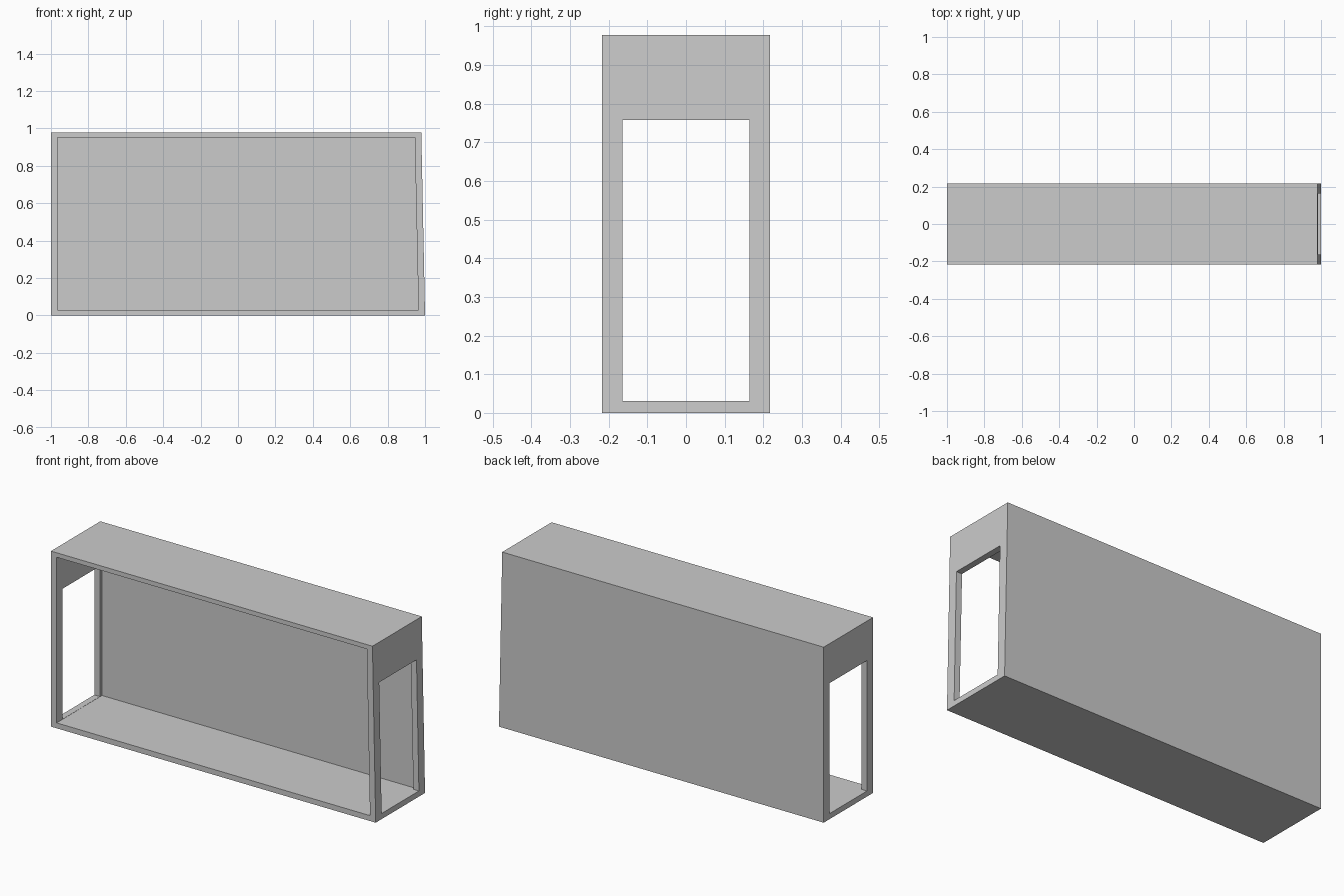
import bpy
import bmesh

if "Cube" in bpy.data.objects:
    bpy.data.objects.remove(bpy.data.objects["Cube"])


def prism(name, outline, y0, y1):
    """Extrude an (x, z) outline from y0 to y1."""
    bm = bmesh.new()
    face = bm.faces.new([bm.verts.new((x, y0, z)) for x, z in outline])
    new = bmesh.ops.extrude_face_region(bm, geom=[face])["geom"]
    verts = [v for v in new if isinstance(v, bmesh.types.BMVert)]
    bmesh.ops.translate(bm, verts=verts, vec=(0, y1 - y0, 0))
    bmesh.ops.recalc_face_normals(bm, faces=bm.faces)
    mesh = bpy.data.meshes.new(name)
    bm.to_mesh(mesh)
    bm.free()
    obj = bpy.data.objects.new(name, mesh)
    bpy.context.collection.objects.link(obj)
    return obj


def cut(target, cutter):
    mod = target.modifiers.new(cutter.name, "BOOLEAN")
    mod.operation = "DIFFERENCE"
    mod.solver = "EXACT"
    mod.object = cutter
    cutter.hide_render = True
    cutter.hide_set(True)


# Outer case, with its right end leaning inward
case = prism("open_case", [(-1, 0), (1, 0), (0.98, 0.977), (-1, 0.977)], -0.217, 0.217)

# Interior, open at the front, leaving a back panel
cut(case, prism("interior_cutter",
                [(-0.965, 0.03), (0.965, 0.03), (0.945, 0.952), (-0.965, 0.952)],
                -0.4, 0.182))

# Tall openings through both end walls
cut(case, prism("end_opening_cutter",
                [(-1.2, 0.031), (1.2, 0.031), (1.2, 0.757), (-1.2, 0.757)],
                -0.164, 0.164))
